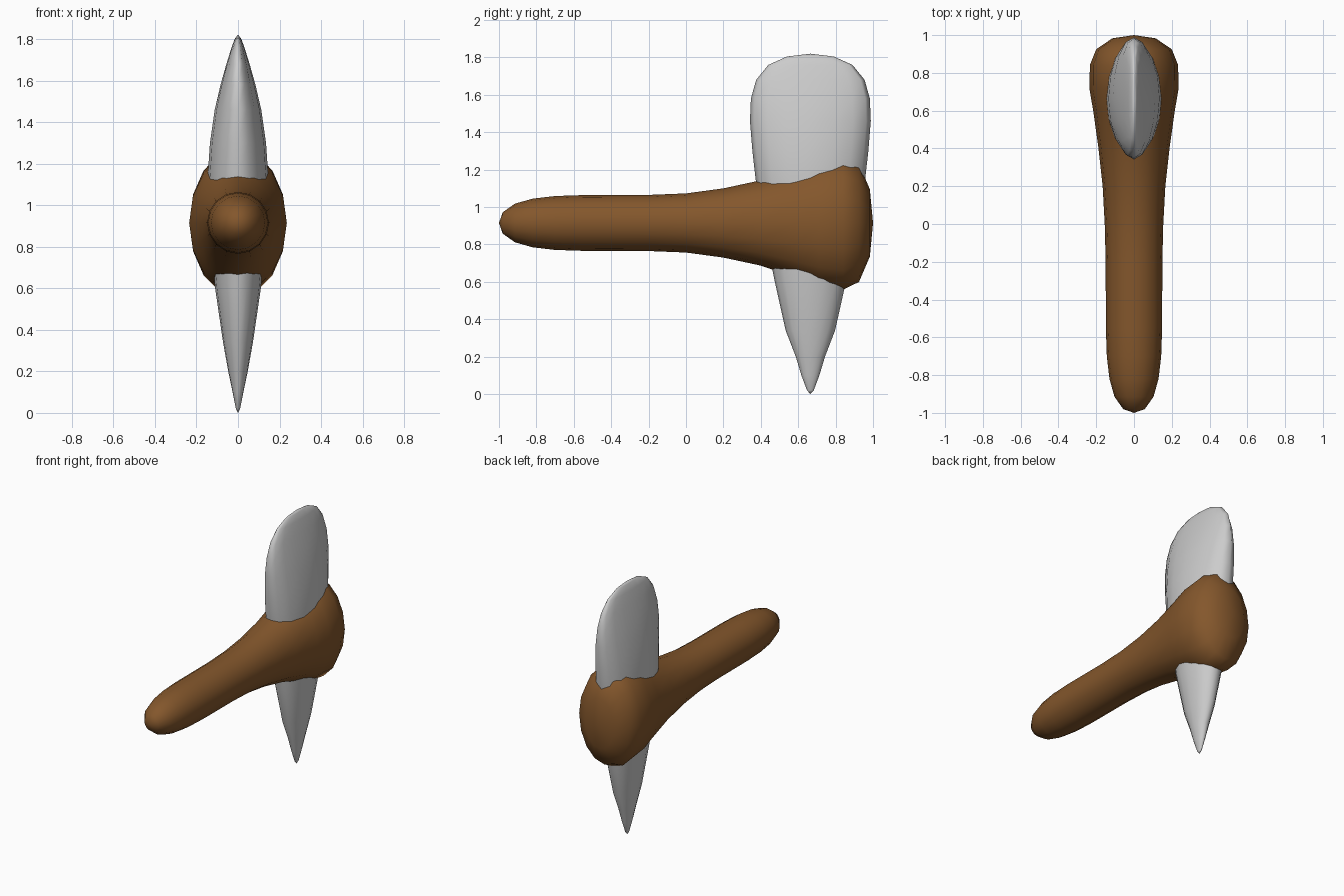
import bpy, bmesh
from math import sin, cos, pi

if "Cube" in bpy.data.objects:
    bpy.data.objects.remove(bpy.data.objects["Cube"])

SIDES = 16


def loft(name, start, rings, end, place):
    """Skin oval rings (pos, half width, half depth, centre) between two tips."""
    bm = bmesh.new()
    loops = []
    for pos, a, b, c in rings:
        loops.append([bm.verts.new(place(pos, a * cos(2 * pi * i / SIDES),
                                         c + b * sin(2 * pi * i / SIDES)))
                      for i in range(SIDES)])
    first = bm.verts.new(place(start[0], 0, start[1]))
    last = bm.verts.new(place(end[0], 0, end[1]))
    for i in range(SIDES):
        j = (i + 1) % SIDES
        for p, q in zip(loops, loops[1:]):
            bm.faces.new((p[i], p[j], q[j], q[i]))
        bm.faces.new((first, loops[0][j], loops[0][i]))
        bm.faces.new((last, loops[-1][i], loops[-1][j]))
    bmesh.ops.recalc_face_normals(bm, faces=bm.faces)
    for f in bm.faces:
        f.smooth = True
    mesh = bpy.data.meshes.new(name)
    bm.to_mesh(mesh)
    bm.free()
    obj = bpy.data.objects.new(name, mesh)
    bpy.context.collection.objects.link(obj)
    return obj


# Wooden handle swelling into a rounded head, running along y
ZC = 0.915
handle_profile = [
    (-0.98, 0.057, 0.057), (-0.915, 0.103, 0.103), (-0.82, 0.13, 0.13),
    (-0.7, 0.144, 0.144), (-0.55, 0.149, 0.149), (-0.2, 0.15, 0.15),
    (0.0, 0.155, 0.158), (0.2, 0.166, 0.185), (0.4, 0.188, 0.228),
    (0.6, 0.216, 0.295), (0.71, 0.235, 0.335), (0.84, 0.234, 0.357),
    (0.925, 0.2, 0.315), (0.983, 0.115, 0.18)]
handle = loft("handle", (-1.0, ZC),
              [(y, rx, rz, ZC) for y, rx, rz in handle_profile],
              (1.0, ZC), lambda p, u, v: (u, p, v))
wood = bpy.data.materials.new("wood")
wood.diffuse_color = (0.23, 0.095, 0.025, 1)
wood.use_nodes = True
wood.node_tree.nodes["Principled BSDF"].inputs["Base Color"].default_value = wood.diffuse_color
handle.data.materials.append(wood)

# Stone blade: spike below, broad wedge above, running along z
YC = 0.665
blade_profile = [
    (0.02, 0.01, 0.018), (0.1, 0.026, 0.048), (0.2, 0.047, 0.078),
    (0.34, 0.072, 0.132), (0.6, 0.11, 0.19), (0.9, 0.137, 0.25),
    (1.15, 0.145, 0.293), (1.3, 0.135, 0.31), (1.46, 0.112, 0.323),
    (1.58, 0.084, 0.318), (1.68, 0.056, 0.29), (1.76, 0.031, 0.225),
    (1.805, 0.014, 0.125)]
loft("blade", (0.0, YC),
     [(z, rx, ry, YC) for z, rx, ry in blade_profile],
     (1.82, YC), lambda p, u, v: (u, v, p))
